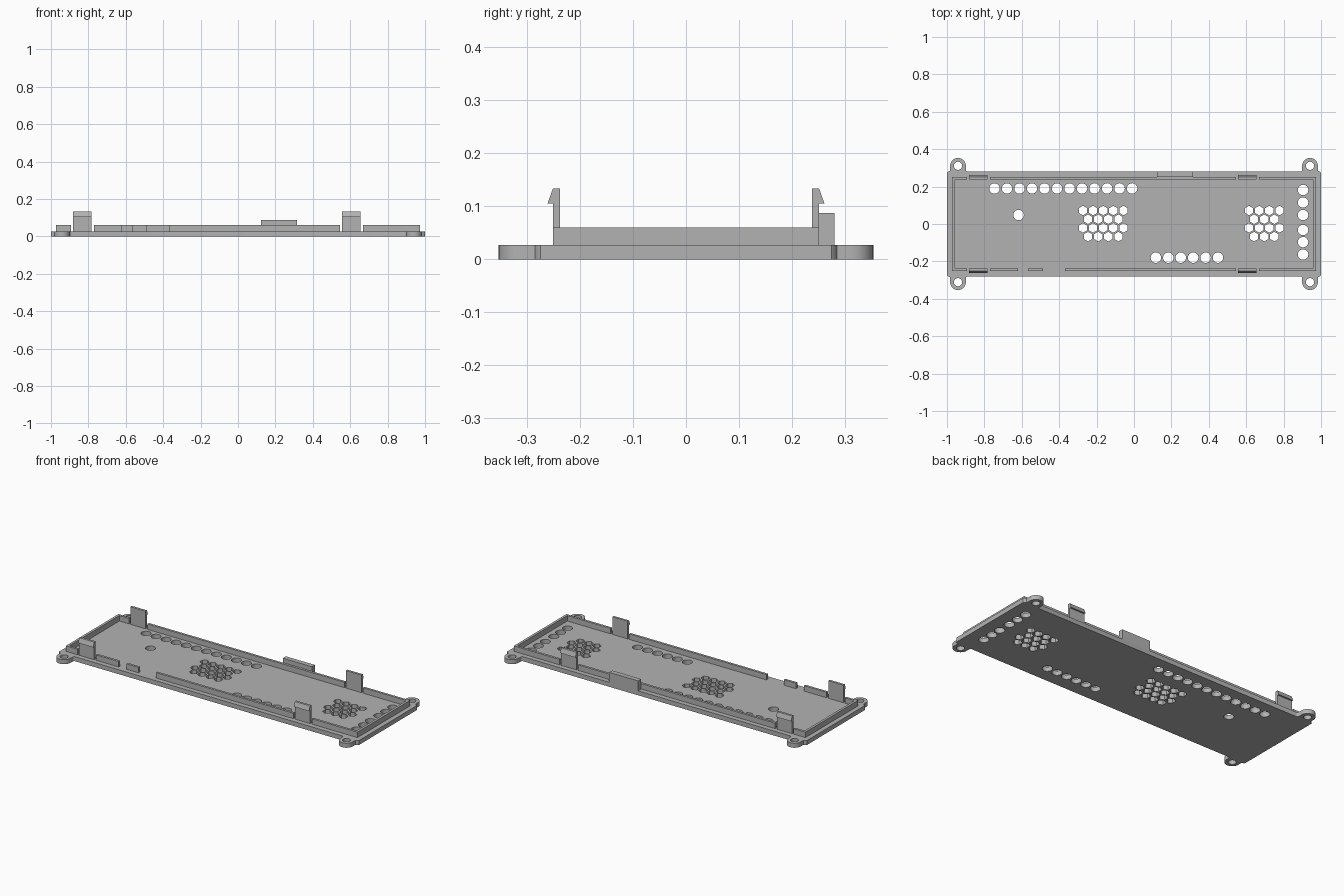
import bpy
import bmesh
from math import sin, cos, pi, radians

cube = bpy.data.objects.get("Cube")
if cube:
    bpy.data.objects.remove(cube, do_unlink=True)

grey = bpy.data.materials.new("plain grey")
grey.use_nodes = True
colour = (0.45, 0.45, 0.45, 1)
grey.diffuse_color = colour
grey.node_tree.nodes["Principled BSDF"].inputs["Base Color"].default_value = colour

PLATE = 0.027     # plate thickness
WALL = 0.06       # top of the rim
OUT, IN = 0.251, 0.237   # rim faces in y


def prism(name, x0, x1, profile):
    """Extrude a (y, z) profile along x."""
    bm = bmesh.new()
    face = bm.faces.new([bm.verts.new((x0, y, z)) for y, z in profile])
    ext = bmesh.ops.extrude_face_region(bm, geom=[face])
    verts = [g for g in ext["geom"] if isinstance(g, bmesh.types.BMVert)]
    bmesh.ops.translate(bm, verts=verts, vec=(x1 - x0, 0, 0))
    bmesh.ops.recalc_face_normals(bm, faces=bm.faces)
    mesh = bpy.data.meshes.new(name)
    bm.to_mesh(mesh)
    bm.free()
    mesh.materials.append(grey)
    obj = bpy.data.objects.new(name, mesh)
    bpy.context.collection.objects.link(obj)
    return obj


def box(name, x0, x1, y0, y1, z0, z1):
    return prism(name, x0, x1, [(y0, z0), (y1, z0), (y1, z1), (y0, z1)])


def arc(cx, cy, r, a0, a1, n):
    return [(cx + r * cos(radians(a0 + (a1 - a0) * i / n)),
             cy + r * sin(radians(a0 + (a1 - a0) * i / n))) for i in range(n + 1)]


def ring(x, y, r, n=24):
    return [(x + r * cos(2 * pi * i / n + pi / 2),
             y + r * sin(2 * pi * i / n + pi / 2)) for i in range(n)]


# Plate outline: one corner with its screw ear, mirrored to all four
EAR_X, EAR_Y, EAR_R, FILLET = 0.941, 0.311, 0.042, 0.01
corner = [(1, 0.274), (0.995, 0.28), (EAR_X + EAR_R, 0.285)]
corner += arc(EAR_X, EAR_Y, EAR_R, 0, 180, 20)
corner += arc(EAR_X - EAR_R - FILLET, 0.28 + FILLET, FILLET, 0, -90, 5)
half = corner + [(-x, y) for x, y in reversed(corner)]
outline = half + [(x, -y) for x, y in reversed(half)]

# Openings through the plate
loops = [outline]
loops += [ring(sx * EAR_X, sy * EAR_Y, 0.022) for sx in (-1, 1) for sy in (-1, 1)]
ROUND = 0.028
loops += [ring(-0.746 + 0.0669 * i, 0.19, ROUND) for i in range(12)]
loops += [ring(0.117 + 0.0664 * i, -0.18, ROUND) for i in range(6)]
loops += [ring(0.904, y, ROUND) for y in (0.182, 0.115, 0.048, -0.032, -0.097, -0.163)]
loops.append(ring(-0.617, 0.048, ROUND))

# Two honeycomb vents with staggered rows
PITCH = 0.0542
for start, count in ((-0.273, 5), (0.615, 4)):
    for row in range(4):
        shift = row % 2
        for i in range(count - shift):
            loops.append(ring(start + PITCH * (i + shift / 2),
                              0.072 - 0.0465 * row, 0.0255, 6))

curve = bpy.data.curves.new("base_plate", "CURVE")
curve.dimensions = "2D"
curve.fill_mode = "BOTH"
curve.extrude = PLATE / 2
for loop in loops:
    spline = curve.splines.new("POLY")
    spline.points.add(len(loop) - 1)
    for point, (x, y) in zip(spline.points, loop):
        point.co = (x, y, 0, 1)
    spline.use_cyclic_u = True
curve.materials.append(grey)
plate = bpy.data.objects.new("base_plate", curve)
plate.location.z = PLATE / 2
bpy.context.collection.objects.link(plate)
bpy.ops.object.select_all(action="DESELECT")
plate.select_set(True)
bpy.context.view_layer.objects.active = plate
bpy.ops.object.convert(target="MESH")
bpy.ops.object.shade_smooth_by_angle(angle=radians(30))

# Rim walls with gaps around the clips and connectors
LOW = PLATE - 0.002
END = 0.972
back_runs = [(-END, -0.893), (-0.77, 0.545), (0.668, END)]
front_runs = [(-END, -0.893), (-0.77, -0.62), (-0.567, -0.487),
              (-0.37, 0.545), (0.668, END)]
for i, (a, b) in enumerate(back_runs):
    box(f"back_rim_{i + 1}", a, b, IN, OUT, LOW, WALL)
for i, (a, b) in enumerate(front_runs):
    box(f"front_rim_{i + 1}", a, b, -OUT, -IN, LOW, WALL)
box("right_rim", -END, -END + 0.015, -IN, IN, LOW, WALL)
box("left_rim", END - 0.015, END, -IN, IN, LOW, WALL)

# Snap clips with an outward barb
clip = [(IN, LOW), (OUT, LOW), (OUT, 0.105), (0.261, 0.105), (OUT, 0.133), (IN, 0.133)]
for side, sx in (("right", (-0.883, -0.783)), ("left", (0.555, 0.656))):
    for end, sy in (("front", -1), ("back", 1)):
        prism(f"{end}_{side}_clip", *sx, [(sy * y, z) for y, z in clip])

# Raised tab on the back edge
box("back_tab", 0.123, 0.316, OUT, 0.28, LOW, 0.087)
